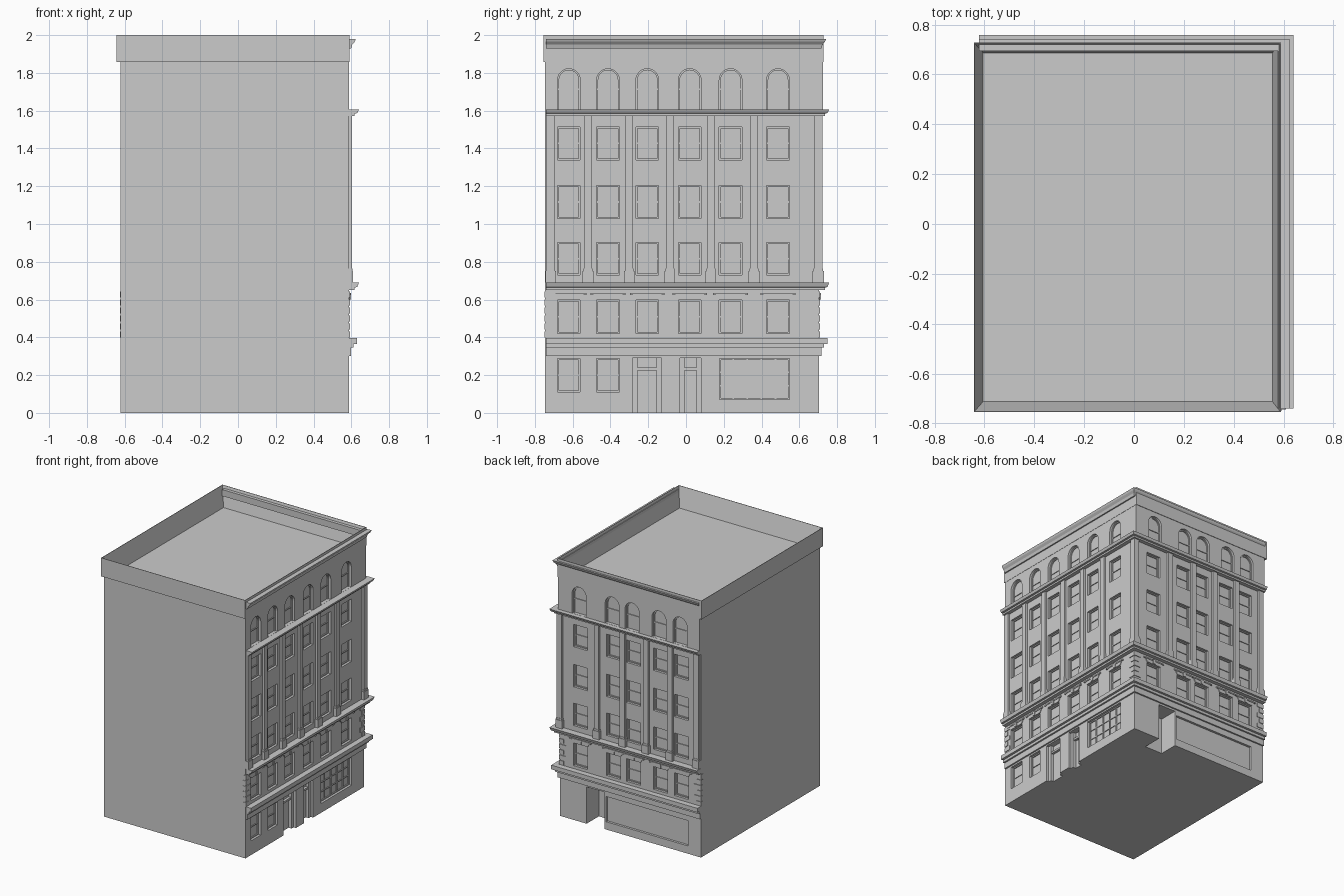
import bpy, bmesh, math

if "Cube" in bpy.data.objects:
    bpy.data.objects.remove(bpy.data.objects["Cube"])

WX, WY = 0.587, 0.705          # street wall planes: right (+x) and back (+y)
X0, Y0 = -0.622, -0.747        # party wall planes
REC = 0.026                    # window recess depth
right = lambda u, d, z: (WX + d, u, z)
back = lambda u, d, z: (u, WY + d, z)
parts = {}


def part(name):
    return parts.setdefault(name, bmesh.new())


def skin(bm, rings):
    """Join equal-sized point rings into a capped solid."""
    vs = [[bm.verts.new(p) for p in r] for r in rings]
    n = len(vs[0])
    for a, b in zip(vs, vs[1:]):
        for i in range(n):
            bm.faces.new((a[i], a[(i + 1) % n], b[(i + 1) % n], b[i]))
    bm.faces.new(vs[0])
    bm.faces.new(vs[-1][::-1])


def prism(name, side, poly, d0, d1):
    """Extrude a wall-plane outline (u, z) from depth d0 to d1."""
    skin(part(name), [[side(u, d, z) for u, z in poly] for d in (d0, d1)])


def block(name, side, u0, u1, z0, z1, d0, d1):
    prism(name, side, [(u0, z0), (u1, z0), (u1, z1), (u0, z1)], d0, d1)


def cornice(name, prof):
    """Sweep a (depth, z) profile round the two street walls with a mitre."""
    skin(part(name), [[(WX + d, Y0 + 0.006, z) for d, z in prof],
                      [(WX + d, WY + d, z) for d, z in prof],
                      [(X0, WY + d, z) for d, z in prof]])


def rect_ring(x0, x1, y0, y1, z):
    return [(x0, y0, z), (x1, y0, z), (x1, y1, z), (x0, y1, z)]


def arch(u, w, z0, top):
    c = top - w
    return [(u - w, z0), (u + w, z0)] + [
        (u + w * math.cos(math.pi * i / 14), c + w * math.sin(math.pi * i / 14)) for i in range(15)]


def frame(side, u0, u1, z0, z1, cols=1, rows=1, t=0.008, d=-REC):
    """Window frame and glazing bars inside a recess."""
    for u in (u0, u1 - t):
        block("window_frames", side, u, u + t, z0, z1, d, d + 0.008)
    for z in (z0, z1 - t):
        block("window_frames", side, u0 + t, u1 - t, z, z + t, d, d + 0.008)
    for i in range(1, cols):
        u = u0 + (u1 - u0) * i / cols
        block("window_frames", side, u - t / 2, u + t / 2, z0 + t, z1 - t, d, d + 0.007)
    for i in range(1, rows):
        z = z0 + (z1 - z0) * i / rows
        block("window_frames", side, u0 + t, u1 - t, z - t / 2, z + t / 2, d, d + 0.006)


def sash_window(side, u, z0, z1, w=0.06):
    block("cutter", side, u - w, u + w, z0, z1, -REC, 0.1)
    frame(side, u - w, u + w, z0, z1, rows=2)


# main block, upper storey slightly proud at the back
profile = [(Y0, 0), (WY, 0), (WY, 1.6), (0.724, 1.6), (0.724, 1.857), (Y0, 1.857)]
skin(part("main_block"), [[(x, y, z) for y, z in profile] for x in (X0, WX)])

# parapet and the tapered roof well cut into it
skin(part("parapet"), [rect_ring(-0.643, WX + 0.002, -0.755, 0.728, z) for z in (1.857, 2.0)])
skin(part("roof_well_cutter"), [rect_ring(-0.605, 0.555, -0.712, 0.687, 1.848),
                                rect_ring(-0.640, 0.586, -0.752, 0.725, 2.002)])

# cornices and belt course
cornice("top_cornice", [(-0.01, 1.93), (0.012, 1.93), (0.018, 1.95), (0.031, 1.965),
                        (0.037, 1.98), (-0.01, 1.98)])
cornice("upper_cornice", [(-0.01, 1.572), (0.03, 1.572), (0.03, 1.585), (0.044, 1.587),
                          (0.053, 1.606), (-0.01, 1.606)])
cornice("middle_cornice", [(-0.01, 0.65), (0.03, 0.65), (0.03, 0.664), (0.044, 0.666),
                           (0.053, 0.69), (-0.01, 0.69)])
cornice("belt_course", [(-0.01, 0.3), (0.012, 0.3), (0.012, 0.345), (0.025, 0.345),
                        (0.025, 0.365), (0.043, 0.365), (0.043, 0.397), (-0.01, 0.397)])

# upper windows, lintels, pilasters and quoins on both street walls
walls = [
    (right, 0, 0.016, Y0, WY, [-0.62, -0.413, -0.205, 0.02, 0.236, 0.487],
     [-0.717, -0.519, -0.301, -0.085, 0.132, 0.36, 0.698]),
    (back, 0.019, 0.018, X0, WX, [-0.455, -0.275, -0.045, 0.125, 0.408],
     [-0.592, -0.365, -0.16, 0.04, 0.262, 0.58]),
]
for side, proud, pil, ua, ub, cols, pils in walls:
    for u in cols:
        for z in (0.73, 1.03, 1.34):
            sash_window(side, u, z, z + 0.173)
        sash_window(side, u, 0.42, 0.597)
        prism("lintels", side, [(u - 0.062, 0.598), (u + 0.062, 0.598), (u + 0.077, 0.624),
                                (u - 0.077, 0.624)], -0.005, 0.005)
        block("lintels", side, u - 0.092, u + 0.092, 0.624, 0.634, -0.005, 0.009)
        block("keystones", side, u - 0.01, u + 0.01, 0.6, 0.636, -0.005, 0.011)
        # arched top-floor window
        r = proud - REC
        prism("cutter", side, arch(u, 0.06, 1.607, 1.822), r, proud + 0.1)
        outer, inner = arch(u, 0.06, 1.607, 1.822)[1:], arch(u, 0.052, 1.607, 1.814)[1:]
        for i in range(len(outer) - 1):
            prism("arch_frames", side, [outer[i], outer[i + 1], inner[i + 1], inner[i]], r, r + 0.008)
        block("arch_frames", side, u - 0.06, u - 0.052, 1.607, 1.762, r, r + 0.008)
        block("arch_frames", side, u - 0.052, u + 0.052, 1.71, 1.718, r, r + 0.006)
    for u in pils:
        block("pilasters", side, u - 0.021, u + 0.021, 0.69, 1.574, -0.01, pil)
        block("pilaster_bases", side, u - 0.028, u + 0.028, 0.69, 0.752, -0.01, pil + 0.007)
        block("pilaster_bases", side, u - 0.023, u + 0.023, 0.752, 0.765, -0.01, pil + 0.003)
    for i in range(6):
        z, ln = 0.4 + i * 0.042, 0.055 if i % 2 else 0.035
        block("quoins", side, ua - 0.003, ua + ln, z, z + 0.032, -0.02, 0.005)
        block("quoins", side, ub - ln, ub + 0.003, z, z + 0.032, -0.02, 0.005)

# corner filler where the two end pilasters meet
skin(part("corner_pilaster"), [rect_ring(WX - 0.01, WX + 0.016, WY - 0.01, WY + 0.018, z)
                               for z in (0.69, 1.574)])

# right ground floor: two windows, two doors, one large gridded window
for u in (-0.62, -0.413):
    sash_window(right, u, 0.11, 0.288)
block("cutter", right, 0.177, 0.548, 0.072, 0.288, -REC, 0.1)
frame(right, 0.177, 0.548, 0.072, 0.288, cols=5, rows=3)
for a, b in ((-0.282, -0.13), (-0.032, 0.08)):
    block("cutter", right, a, b, -0.05, 0.29, -0.045, 0.1)
    for u in (a, b - 0.025):
        block("door_frames", right, u, u + 0.025, 0, 0.29, -0.045, -0.02)
    block("door_frames", right, a + 0.025, b - 0.025, 0.225, 0.24, -0.045, -0.025)

# back ground floor: deep entrance and wide shop window
block("cutter", back, 0.205, 0.357, -0.05, 0.285, -0.15, 0.1)
block("cutter", back, -0.51, 0.19, 0.06, 0.255, -0.018, 0.1)

# turn the collected parts into objects
objs = {}
for name, bm in parts.items():
    bmesh.ops.recalc_face_normals(bm, faces=bm.faces)
    me = bpy.data.meshes.new(name)
    bm.to_mesh(me)
    bm.free()
    objs[name] = bpy.data.objects.new(name, me)
    bpy.context.collection.objects.link(objs[name])

# cut the openings and the roof well
for target, cutter in (("main_block", "cutter"), ("main_block", "roof_well_cutter"),
                       ("parapet", "roof_well_cutter")):
    mod = objs[target].modifiers.new(cutter, 'BOOLEAN')
    mod.operation, mod.solver, mod.object = 'DIFFERENCE', 'EXACT', objs[cutter]
dg = bpy.context.evaluated_depsgraph_get()
cut = {n: bpy.data.meshes.new_from_object(objs[n].evaluated_get(dg)) for n in ("main_block", "parapet")}
for n, me in cut.items():
    objs[n].modifiers.clear()
    objs[n].data = me
for n in ("cutter", "roof_well_cutter"):
    bpy.data.objects.remove(objs[n])
